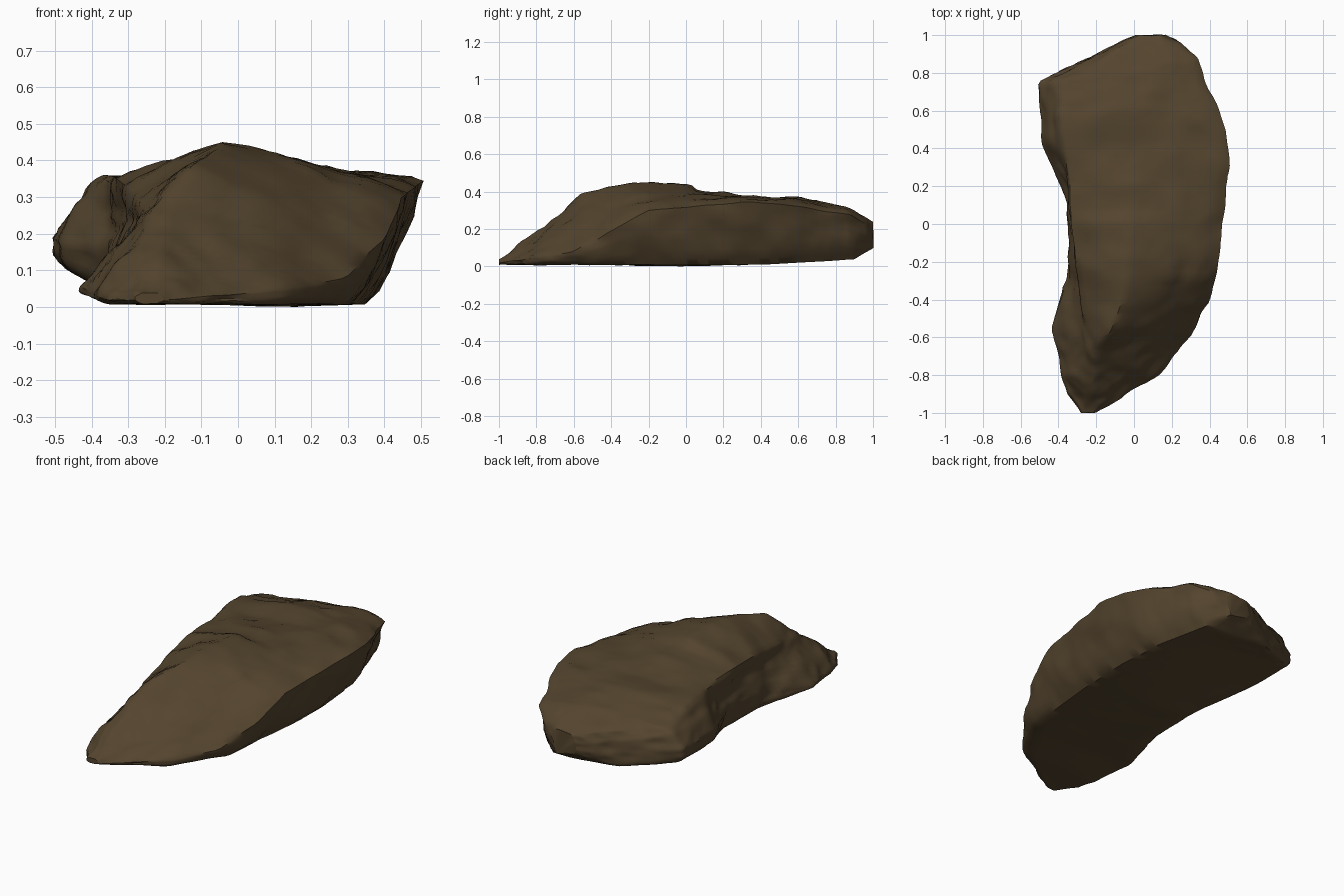
import bpy, bmesh, math
from mathutils import Vector, noise

STATIONS = 110     # slices along the length
STEPS = 7          # points between neighbouring rails

# Long edge lines of the boulder, walked around its section: (y, x, z)
floor_left = [(-1, -.26, .01), (-.8, -.35, .01), (-.55, -.4, .03), (-.2, -.32, .02),
              (.1, -.31, .02), (.5, -.45, .09), (.75, -.47, .11), (.9, -.19, .07), (1, .03, .12)]
foot_left = [(-1, -.28, .02), (-.9, -.36, .02), (-.55, -.435, .06), (-.28, -.35, .1),
             (.12, -.35, .15), (.42, -.48, .18), (.75, -.505, .19), (.87, -.26, .15), (1, .01, .15)]
cliff_left = [(-1, -.28, .03), (-.8, -.34, .11), (-.58, -.29, .2), (-.3, -.29, .23),
              (.2, -.34, .25), (.45, -.44, .28), (.75, -.44, .27), (.87, -.25, .23), (1, .02, .2)]
rim_left = [(-1, -.26, .04), (-.8, -.27, .17), (-.63, -.25, .26), (-.3, -.29, .32),
            (0, -.33, .35), (.4, -.35, .36), (.58, -.38, .35), (.75, -.35, .3), (.9, -.15, .27), (1, .04, .23)]
crest = [(-1, -.24, .04), (-.8, -.2, .18), (-.66, -.2, .29), (-.56, -.12, .39), (-.4, -.06, .43),
         (-.15, -.04, .45), (.02, -.02, .435), (.06, 0, .41), (.2, 0, .395), (.42, 0, .36),
         (.6, 0, .37), (.8, .02, .33), (1, .09, .24)]
rim_right = [(-1, -.22, .04), (-.8, -.04, .13), (-.6, .09, .24), (-.28, .23, .37), (-.1, .19, .4),
             (.05, .24, .38), (.6, .26, .365), (.85, .21, .32), (1, .14, .24)]
brow_right = [(-1, -.2, .02), (-.8, .13, .05), (-.6, .29, .08), (-.4, .4, .19), (-.2, .445, .3),
              (.3, .505, .345), (.5, .485, .335), (.87, .34, .28), (.96, .25, .23), (1, .17, .2)]
floor_right = [(-1, -.22, .01), (-.8, .1, .01), (-.5, .29, .01), (0, .34, .01),
               (.3, .35, .01), (.6, .32, .02), (.9, .23, .04), (1, .14, .1)]
RAILS = [floor_left, foot_left, cliff_left, rim_left, crest, rim_right, brow_right, floor_right]


def rail_point(rail, y):
    """Point on a rail at length y."""
    for a, b in zip(rail, rail[1:]):
        if y <= b[0]:
            t = (y - a[0]) / (b[0] - a[0])
            return Vector((a[1], y, a[2])).lerp(Vector((b[1], y, b[2])), t)
    return Vector((rail[-1][1], y, rail[-1][2]))


def rounded(p0, p1, p2, p3, t):
    """Mostly straight, partly curved span, so ridges stay readable."""
    curve = (2 * p1 + (p2 - p0) * t + (2 * p0 - 5 * p1 + 4 * p2 - p3) * t ** 2
             + (3 * p1 - p0 - 3 * p2 + p3) * t ** 3) / 2
    return p1.lerp(p2, t).lerp(curve, .35)


def section(y):
    corners = [rail_point(r, y) for r in RAILS]
    n = len(corners)
    return [rounded(*(corners[(i + k) % n] for k in (-1, 0, 1, 2)), s / STEPS)
            for i in range(n) for s in range(STEPS)]


# Loft the stone body, with slices closer together near the ends
bm = bmesh.new()
rings = []
for i in range(STATIONS + 1):
    y = -math.cos(math.pi * i / STATIONS)
    rings.append([bm.verts.new(p) for p in section(y)])
for a, b in zip(rings, rings[1:]):
    for j in range(len(a)):
        k = (j + 1) % len(a)
        bm.faces.new((a[j], a[k], b[k], b[j]))
bm.faces.new(rings[0])
bm.faces.new(rings[-1])
bmesh.ops.recalc_face_normals(bm, faces=bm.faces)
bm.normal_update()

# Weathering: broad dents, slanted strata and fine chips, weaker underneath
moves = []
for v in bm.verts:
    p = v.co
    broad = noise.noise(p * 6)
    strata = .5 - abs(noise.noise(Vector((p.x * 7 + p.y * 2, p.y * 5, p.z * 16)))) * 2
    chips = noise.noise(p * 22)
    fade = .3 if v.normal.z < -.6 else 1
    moves.append(v.normal * fade * (.012 * broad + .009 * strata + .004 * chips))
for v, move in zip(bm.verts, moves):
    v.co += move

# Rest on the ground
base = min(v.co.z for v in bm.verts)
bmesh.ops.translate(bm, verts=bm.verts, vec=(0, 0, -base))

cube = bpy.data.objects.get("Cube")
if cube:
    bpy.data.objects.remove(cube, do_unlink=True)

mesh = bpy.data.meshes.new("boulder")
bm.to_mesh(mesh)
bm.free()
boulder = bpy.data.objects.new("boulder", mesh)
bpy.context.collection.objects.link(boulder)

# Brown stone
stone = bpy.data.materials.new("brown_stone")
stone.use_nodes = True
colour = (.088, .058, .027, 1)
stone.diffuse_color = colour
stone.node_tree.nodes["Principled BSDF"].inputs["Base Color"].default_value = colour
mesh.materials.append(stone)

bpy.ops.object.select_all(action="DESELECT")
boulder.select_set(True)
bpy.context.view_layer.objects.active = boulder
bpy.ops.object.shade_smooth_by_angle(angle=math.radians(45))
